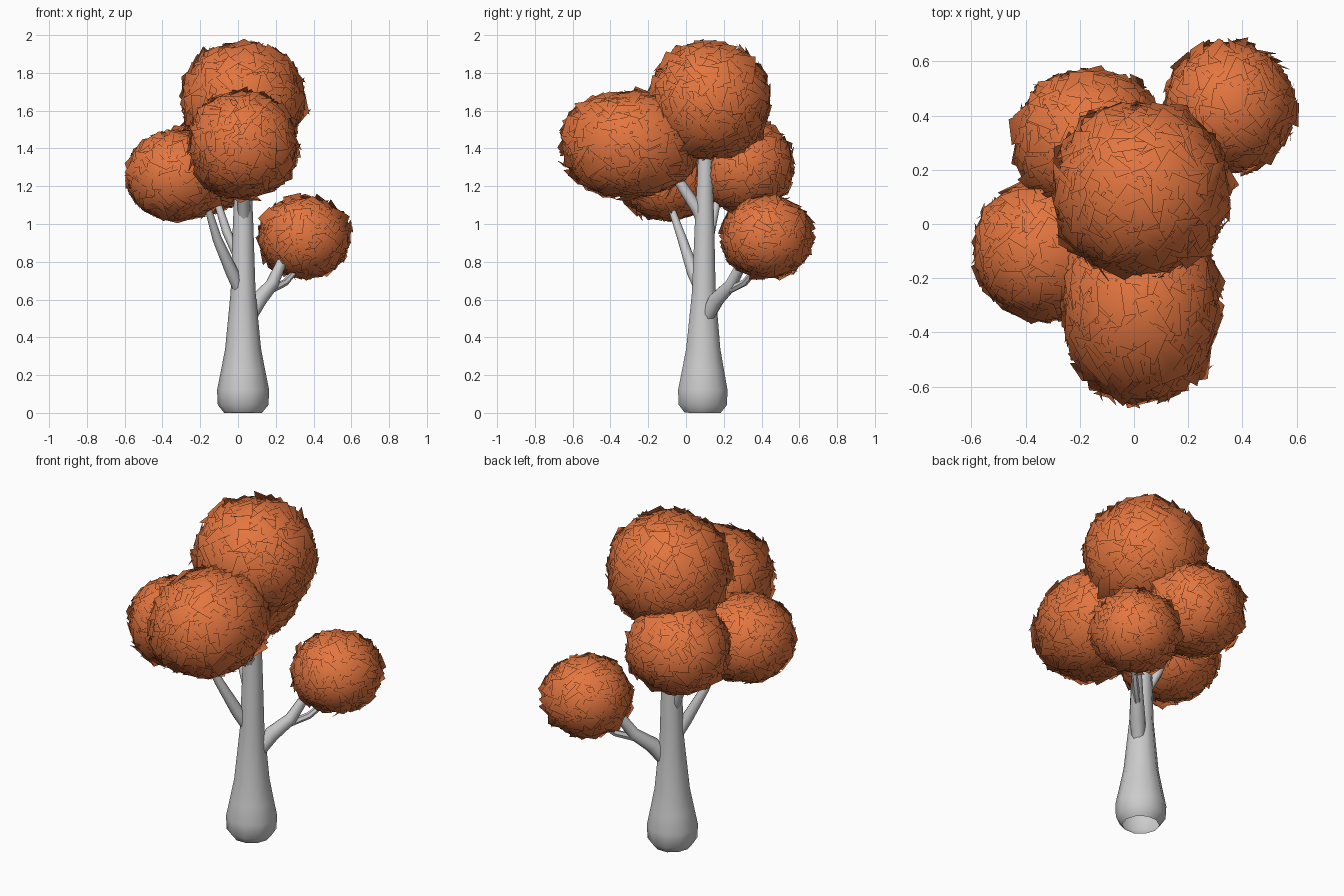
import bpy, bmesh, math, random
from mathutils import Vector, Matrix

random.seed(4)
if "Cube" in bpy.data.objects:
    bpy.data.objects.remove(bpy.data.objects["Cube"])


def material(name, rgb):
    mat = bpy.data.materials.new(name)
    mat.use_nodes = True
    mat.diffuse_color = (*rgb, 1)
    mat.node_tree.nodes["Principled BSDF"].inputs["Base Color"].default_value = (*rgb, 1)
    return mat


BARK = material("grey bark", (0.6, 0.6, 0.6))
LEAF = material("orange leaves", (0.77, 0.18, 0.05))


def finish(bm, name, mat):
    mesh = bpy.data.meshes.new(name)
    bm.to_mesh(mesh)
    bm.free()
    mesh.materials.append(mat)
    obj = bpy.data.objects.new(name, mesh)
    bpy.context.collection.objects.link(obj)
    for p in mesh.polygons:
        p.use_smooth = True
    return obj


def limb(name, path, radii, sides):
    """Tapered tube along a path, open at its start and closed at its tip."""
    pts = [Vector(p) for p in path]
    bm = bmesh.new()
    rings = []
    for i, (p, r) in enumerate(zip(pts, radii)):
        axis = (pts[min(i + 1, len(pts) - 1)] - pts[max(i - 1, 0)]).normalized()
        u = axis.cross(Vector((0, 1, 0))).normalized()
        v = axis.cross(u)
        angles = [math.tau * k / sides for k in range(sides)]
        rings.append([bm.verts.new(p + r * (u * math.cos(a) + v * math.sin(a))) for a in angles])
    for a, b in zip(rings, rings[1:]):
        for k in range(sides):
            n = (k + 1) % sides
            bm.faces.new((a[k], a[n], b[n], b[k]))
    bm.faces.new(rings[-1])
    bmesh.ops.recalc_face_normals(bm, faces=bm.faces)
    obj = finish(bm, name, BARK)
    bpy.ops.object.select_all(action="DESELECT")
    obj.select_set(True)
    bpy.context.view_layer.objects.active = obj
    bpy.ops.object.shade_smooth_by_angle(angle=math.radians(46))


def foliage(name, centre, size, cards, power):
    """Shaggy ball of leaf cards around a core; a power above 2 makes it boxier."""
    bm = bmesh.new()
    bmesh.ops.create_icosphere(bm, subdivisions=3, radius=0.86)
    golden = math.pi * (3 - math.sqrt(5))
    for i in range(cards):
        z = 1 - 2 * (i + 0.5) / cards
        ring = math.sqrt(1 - z * z)
        n = Vector((ring * math.cos(i * golden), ring * math.sin(i * golden), z))
        turn = n.to_track_quat("Z", "Y").to_matrix()
        tilt = max(-0.6, min(0.6, random.gauss(0, 0.3)))
        for angle, axis in ((random.uniform(0, math.tau), "Z"), (tilt, "X"),
                            (random.uniform(0, math.tau), "Z")):
            turn = turn @ Matrix.Rotation(angle, 3, axis)
        h = random.uniform(0.13, 0.19)
        corners = [(-h, -h), (h, -h), (h, h), (-h, h)]
        spot = n * random.uniform(0.87, 0.92)
        bm.faces.new([bm.verts.new(spot + turn @ Vector((x, y, 0))) for x, y in corners])
    # round normals so the cards shade as one soft ball
    normals = [v.co.normalized() for v in bm.verts]
    for v, n in zip(bm.verts, normals):
        v.co /= sum(abs(c) ** power for c in n) ** (1 / power)
    bmesh.ops.scale(bm, vec=size, verts=bm.verts)
    bmesh.ops.translate(bm, vec=centre, verts=bm.verts)
    obj = finish(bm, name, LEAF)
    obj.data.normals_split_custom_set_from_vertices(normals)


# Trunk with flared foot
profile = [(0, 0.1), (0.042, 0.134), (0.12, 0.138), (0.22, 0.118), (0.34, 0.095),
           (0.64, 0.066), (1.0, 0.054), (1.25, 0.043), (1.45, 0.037)]
limb("trunk", [(0.027, 0.088 + 0.01 * z, z) for z, r in profile], [r for z, r in profile], 10)

# Branches
limb("front_branch", [(0.03, 0.1, 0.98), (0.03, 0.06, 1.08), (0.03, -0.06, 1.26)],
     [0.03, 0.033, 0.026], 8)
limb("right_branch", [(0.01, 0.08, 0.63), (-0.03, 0.04, 0.74), (-0.11, -0.02, 0.92),
                      (-0.17, -0.09, 1.12)], [0.025, 0.034, 0.025, 0.016], 8)
limb("back_branch", [(0.0, 0.1, 0.82), (-0.06, 0.13, 0.96), (-0.13, 0.18, 1.18)],
     [0.022, 0.024, 0.016], 8)
limb("left_branch", [(0.06, 0.11, 0.5), (0.11, 0.16, 0.6), (0.18, 0.24, 0.68),
                     (0.25, 0.32, 0.84)], [0.035, 0.043, 0.034, 0.024], 8)
limb("left_twig", [(0.17, 0.23, 0.65), (0.25, 0.31, 0.69), (0.33, 0.39, 0.78)],
     [0.02, 0.019, 0.013], 6)

# Foliage balls
foliage("top_foliage", (0.025, 0.125, 1.65), (0.34, 0.34, 0.33), 620, 2.1)
foliage("front_foliage", (0.025, -0.295, 1.42), (0.3, 0.38, 0.295), 620, 2.25)
foliage("right_foliage", (-0.325, -0.1, 1.255), (0.28, 0.27, 0.25), 560, 2.15)
foliage("back_foliage", (-0.165, 0.305, 1.305), (0.285, 0.275, 0.25), 560, 2.25)
foliage("left_foliage", (0.35, 0.43, 0.93), (0.255, 0.255, 0.228), 520, 2.05)
